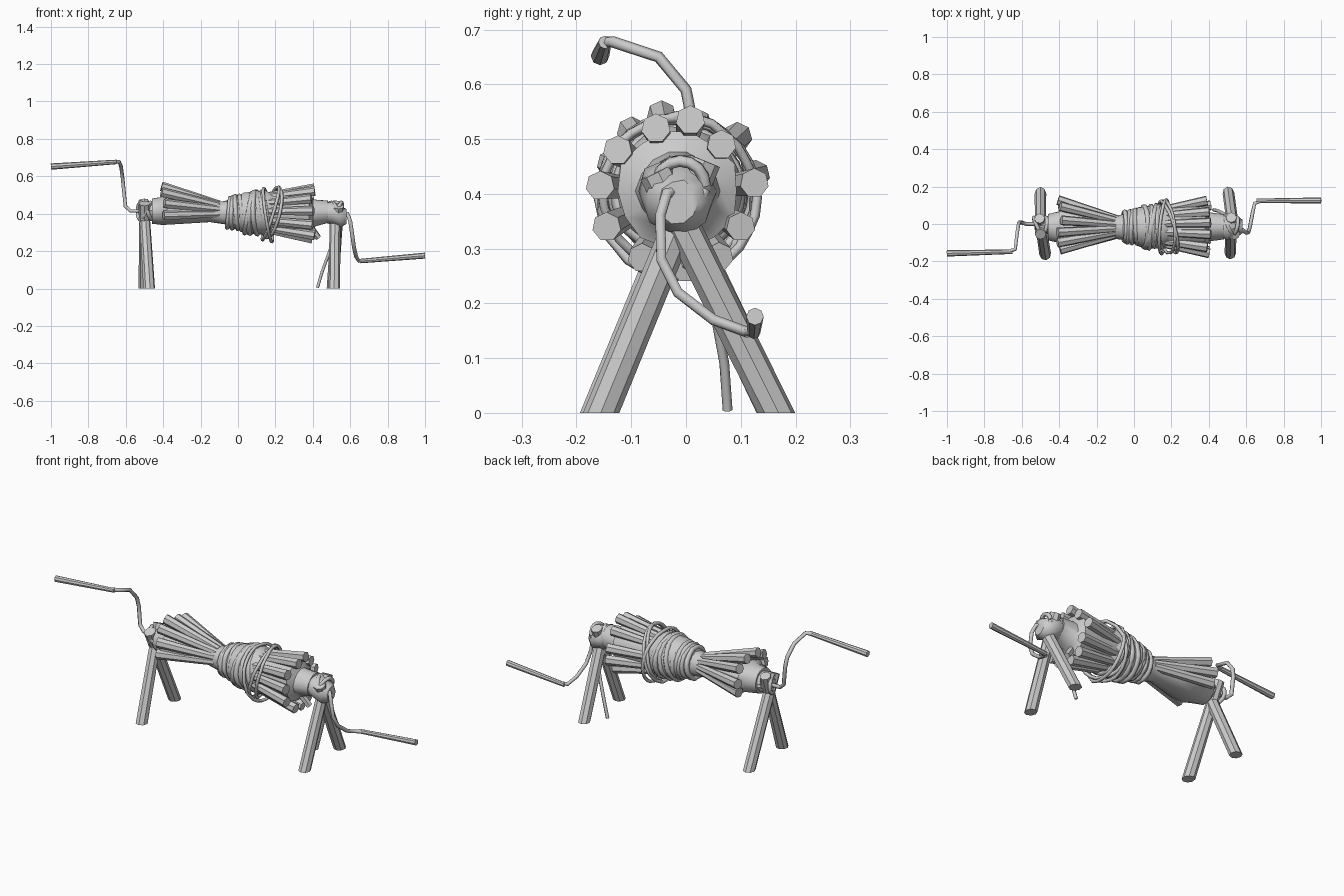
import bpy, bmesh, math, random
from mathutils import Vector

if "Cube" in bpy.data.objects:
    bpy.data.objects.remove(bpy.data.objects["Cube"])

random.seed(4)
CY, CZ = -0.015, 0.405   # drum axis


def finish(name, bm, angle=40):
    bmesh.ops.recalc_face_normals(bm, faces=bm.faces)
    me = bpy.data.meshes.new(name)
    bm.to_mesh(me)
    bm.free()
    ob = bpy.data.objects.new(name, me)
    bpy.context.collection.objects.link(ob)
    bpy.ops.object.select_all(action='DESELECT')
    bpy.context.view_layer.objects.active = ob
    ob.select_set(True)
    bpy.ops.object.shade_smooth_by_angle(angle=math.radians(angle))
    return ob


def rod(name, a, b, r1, r2, sides=8, cut_ground=False):
    a, b = Vector(a), Vector(b)
    d = b - a
    if cut_ground:
        a = a - d * 0.12
        d = b - a
    bm = bmesh.new()
    bmesh.ops.create_cone(bm, cap_ends=True, segments=sides, radius1=r1, radius2=r2, depth=d.length)
    q = d.to_track_quat('Z', 'Y')
    for v in bm.verts:
        v.co = q @ v.co + (a + b) / 2
    if cut_ground:
        geom = bm.verts[:] + bm.edges[:] + bm.faces[:]
        bmesh.ops.bisect_plane(bm, geom=geom, plane_co=(0, 0, 0), plane_no=(0, 0, -1), clear_outer=True)
        bmesh.ops.holes_fill(bm, edges=[e for e in bm.edges if e.is_boundary])
    return finish(name, bm)


def tube(name, pts, r, cyclic=False):
    cu = bpy.data.curves.new(name, 'CURVE')
    cu.dimensions = '3D'
    cu.bevel_depth = r
    cu.bevel_resolution = 1
    cu.use_fill_caps = True
    sp = cu.splines.new('POLY')
    sp.points.add(len(pts) - 1)
    for p, co in zip(sp.points, pts):
        p.co = (*co, 1)
    sp.use_cyclic_u = cyclic
    sp.use_smooth = True
    ob = bpy.data.objects.new(name, cu)
    bpy.context.collection.objects.link(ob)
    bpy.ops.object.select_all(action='DESELECT')
    bpy.context.view_layer.objects.active = ob
    ob.select_set(True)
    bpy.ops.object.convert(target='MESH')
    return ob


def lathe(name, prof, sides=16, wobble=0.0):
    # profile entries: x, y radius, z radius, z shift
    bm = bmesh.new()
    rings = []
    for x, ry, rz, dz in prof:
        ring = []
        for i in range(sides):
            t = math.tau * i / sides
            k = 1 + random.uniform(-wobble, wobble)
            ring.append(bm.verts.new((x, CY + ry * k * math.cos(t), CZ + dz + rz * k * math.sin(t))))
        rings.append(ring)
    for r0, r1 in zip(rings, rings[1:]):
        for i in range(sides):
            j = (i + 1) % sides
            bm.faces.new((r0[i], r0[j], r1[j], r1[i]))
    bm.faces.new(rings[0])
    bm.faces.new(rings[-1])
    return finish(name, bm, 50)


# Crossed A-frame legs
rod("left_front_leg", (-0.475, -0.16, 0), (-0.505, 0.03, 0.47), 0.032, 0.028, 8, True)
rod("left_back_leg", (-0.5, 0.163, 0), (-0.5, -0.055, 0.455), 0.031, 0.03, 8, True)
rod("right_front_leg", (0.515, -0.155, 0), (0.52, 0.035, 0.46), 0.031, 0.029, 8, True)
rod("right_back_leg", (0.505, 0.165, 0), (0.535, -0.055, 0.44), 0.031, 0.032, 8, True)

# Central log, wide and flat below on the left, waisted in the middle
lathe("drum_log", [
    (-0.46, 0.07, 0.07, 0.01), (-0.40, 0.085, 0.075, 0.01), (-0.38, 0.125, 0.075, 0.012),
    (-0.25, 0.095, 0.068, 0.01), (-0.15, 0.062, 0.058, 0.005), (-0.08, 0.064, 0.063, 0),
    (0.02, 0.085, 0.085, 0), (0.15, 0.105, 0.1, 0), (0.38, 0.11, 0.11, 0),
    (0.40, 0.075, 0.075, 0), (0.48, 0.065, 0.06, 0.005)], 14, 0.05)
lathe("right_hub", [(0.46, 0.05, 0.05, 0), (0.50, 0.07, 0.065, 0), (0.55, 0.06, 0.06, -0.02),
                    (0.58, 0.035, 0.04, -0.02)], 10, 0.08)

# Rope lashing where the shaft meets each leg frame
for side, x0 in (("left", -0.5), ("right", 0.52)):
    tube(side + "_lashing", [(x0 + 0.036 * math.sin(t * 0.6 + 1), -0.01 + 0.045 * math.cos(t),
                             0.415 + 0.045 * math.sin(t)) for t in [i * 0.4 for i in range(32)]], 0.011)
rod("left_shaft", (-0.53, -0.005, 0.42), (-0.44, -0.01, 0.415), 0.025, 0.05)

# Splayed sticks: outer end positions (y, z) taken at each end of the drum
left_ends = [(-0.045, 0.545), (-0.1, 0.515), (-0.137, 0.455), (-0.135, 0.39),
             (0.02, 0.53), (0.095, 0.505), (0.128, 0.435), (0.11, 0.38)]
right_ends = [(0.008, 0.535), (0.065, 0.49), (0.125, 0.42), (0.1, 0.34), (-0.055, 0.52), (-0.125, 0.48),
              (-0.157, 0.415), (-0.145, 0.34), (-0.08, 0.283), (0.0, 0.265), (0.06, 0.285)]


def sticks(name, ends, x_out, x_in, r_in):
    for i, (y, z) in enumerate(ends):
        d = Vector((0, y - CY, z - CZ))
        inner = d.normalized() * r_in
        x = x_out + random.uniform(-0.015, 0.01)
        rod(f"{name}_{i + 1}", (x_in, CY + inner.y, CZ + inner.z), (x, y, z), 0.019, 0.027, 7)


sticks("left_stick", left_ends, -0.395, -0.1, 0.048)
sticks("right_stick", right_ends, 0.405, 0.12, 0.085)
rod("underside_peg", (0.37, -0.01, 0.35), (0.43, 0.01, 0.27), 0.02, 0.017, 6)

# Wound rope body and separate turns over it
lathe("rope_body", [(-0.06, 0.065, 0.065, 0), (-0.04, 0.085, 0.085, 0), (0.0, 0.09, 0.09, 0),
                    (0.03, 0.107, 0.107, 0), (0.09, 0.115, 0.115, 0), (0.15, 0.118, 0.118, 0),
                    (0.19, 0.1, 0.1, 0)], 18, 0.02)


def loop(name, x, r, tilt, phase, thick, dz=0.0):
    pts = []
    for i in range(28):
        t = math.tau * i / 28
        rr = r + random.uniform(-0.003, 0.003)
        pts.append((x + tilt * math.sin(t + phase), CY + rr * math.cos(t), CZ + dz + rr * math.sin(t)))
    return tube(name, pts, thick, True)


for i in range(5):
    loop(f"narrow_turn_{i + 1}", -0.05 + i * 0.021, 0.078 + i * 0.004, 0.008, i * 1.3, 0.013)
for i in range(5):
    loop(f"wide_turn_{i + 1}", 0.055 + i * 0.022, 0.107 + 0.003 * (i % 3), 0.02, i * 0.9, 0.014)
loop("loose_loop_1", 0.175, 0.14, 0.045, -0.3, 0.009, -0.005)
loop("loose_loop_2", 0.185, 0.136, 0.05, -0.9, 0.009, 0.0)
loop("loose_loop_3", 0.16, 0.144, 0.025, 2.6, 0.009, -0.012)

# Hanging rope end at the right frame
tube("hanging_rope", [(0.535, -0.01, 0.36), (0.52, 0.03, 0.29), (0.49, 0.05, 0.2),
                      (0.45, 0.07, 0.09), (0.425, 0.076, 0.005)], 0.009)

# Bent cranks with thicker handles
tube("left_crank", [(-0.5, 0, 0.415), (-0.575, 0.0, 0.415), (-0.602, 0.008, 0.44), (-0.612, 0.01, 0.54),
                    (-0.617, 0.0, 0.59), (-0.625, -0.05, 0.65), (-0.635, -0.135, 0.678),
                    (-0.68, -0.15, 0.677)], 0.0105)
rod("left_handle", (-0.65, -0.148, 0.677), (-1, -0.157, 0.652), 0.012, 0.017, 8)
tube("right_crank", [(0.55, -0.015, 0.41), (0.585, -0.035, 0.4), (0.6, -0.047, 0.36), (0.612, -0.045, 0.28),
                     (0.62, -0.015, 0.22), (0.632, 0.05, 0.17), (0.645, 0.11, 0.148),
                     (0.69, 0.127, 0.15)], 0.0105)
rod("right_handle", (0.655, 0.124, 0.147), (1, 0.126, 0.176), 0.012, 0.016, 8)
